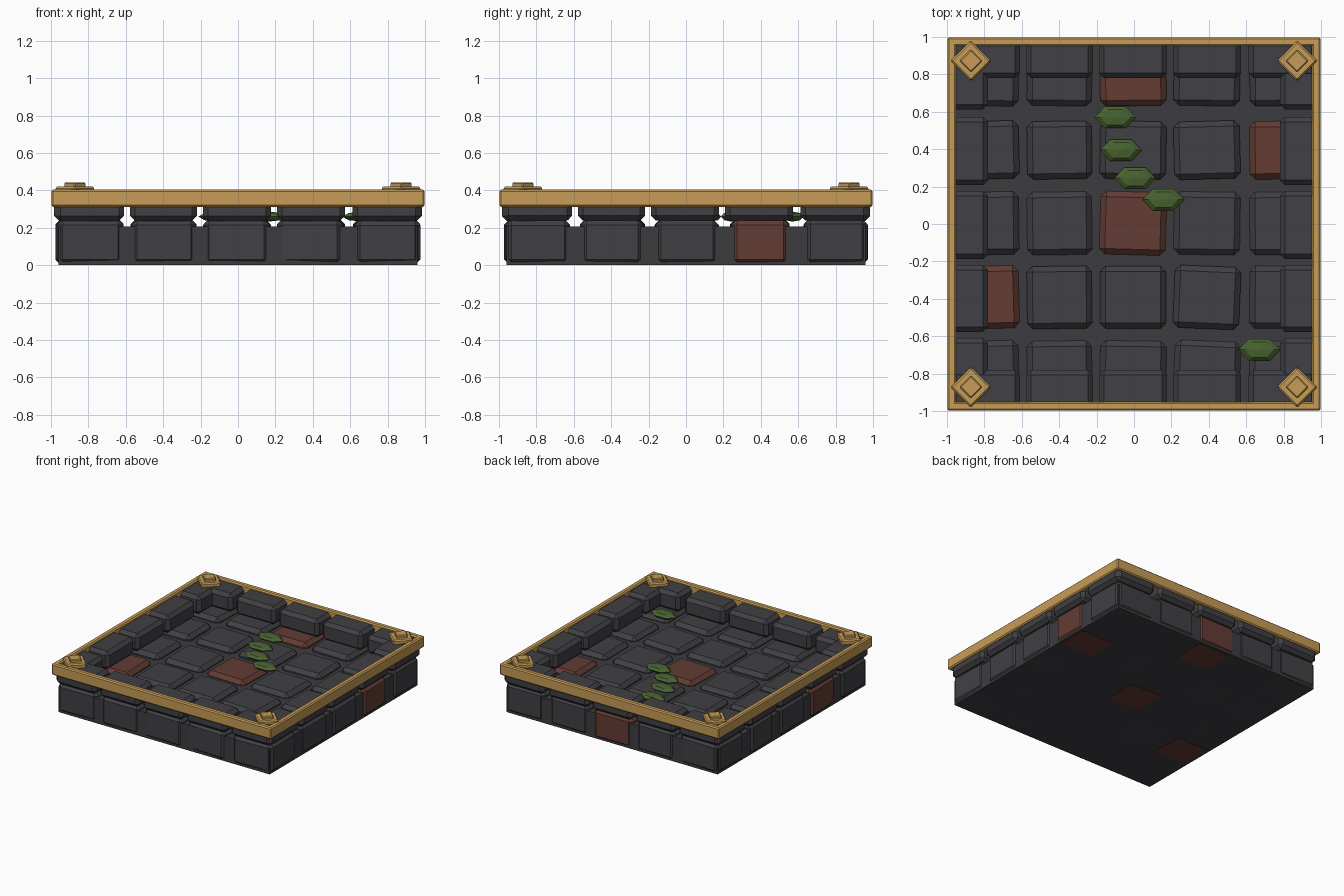
import bpy, bmesh, math, random
from mathutils import Matrix

if "Cube" in bpy.data.objects:
    bpy.data.objects.remove(bpy.data.objects["Cube"])

random.seed(4)


def material(name, rgb):
    m = bpy.data.materials.new(name)
    m.diffuse_color = (*rgb, 1)
    m.use_nodes = True
    m.node_tree.nodes["Principled BSDF"].inputs["Base Color"].default_value = m.diffuse_color
    return m


STONE = material("dark stone", (0.052, 0.051, 0.058))
MORTAR = material("mortar", (0.046, 0.045, 0.051))
BRICK = material("red brick", (0.125, 0.045, 0.034))
GOLD = material("gold trim", (0.57, 0.335, 0.095))
MOSS = material("moss", (0.065, 0.125, 0.03))


def finish(bm, name, mat):
    mesh = bpy.data.meshes.new(name)
    bm.to_mesh(mesh)
    bm.free()
    mesh.materials.append(mat)
    ob = bpy.data.objects.new(name, mesh)
    bpy.context.collection.objects.link(ob)
    return ob


def block(name, lo, hi, mat, bevel=0.0, turn=0.0):
    """Chamfered box between two corners, turned about its own vertical axis."""
    mid = [(a + b) / 2 for a, b in zip(lo, hi)]
    size = [b - a for a, b in zip(lo, hi)]
    bm = bmesh.new()
    bmesh.ops.create_cube(bm, size=1, matrix=Matrix.Diagonal((*size, 1)))
    if bevel:
        bmesh.ops.bevel(bm, geom=bm.edges[:], offset=bevel, segments=1,
                        affect='EDGES', profile=0.5)
    bm.transform(Matrix.Translation(mid) @ Matrix.Rotation(math.radians(turn), 4, 'Z'))
    return finish(bm, name, mat)


# Solid slab under the floor
block("base_slab", (-0.96, -0.96, 0.002), (0.96, 0.96, 0.208), MORTAR)

# Paving stones: five by five, slightly uneven
columns = [(-0.972, -0.615), (-0.572, -0.225), (-0.182, 0.172), (0.213, 0.567), (0.618, 0.972)]
rows = [(-0.968, -0.625), (-0.56, -0.225), (-0.165, 0.172), (0.24, 0.55), (0.632, 0.968)]
turns = [[2, 1, -1, -3, 2], [2, 1, 0, -3, -1], [1, 1, -2, -1, 1],
         [2, 1, -1, 2, 1], [-2, -1, 1, -1, 1]]
red = {(2, 4), (4, 3), (2, 2), (0, 1)}
for j, (y0, y1) in enumerate(rows):
    for i, (x0, x1) in enumerate(columns):
        is_red = (i, j) in red
        block(f"paving_stone_{i}_{j}", (x0, y0, 0.0 if is_red else 0.002),
              (x1, y1, 0.247 + random.uniform(-0.004, 0.004)),
              BRICK if is_red else STONE, 0.03, turns[j][i] * 0.8)

# Raised rim stones along the four sides
for k, (a, b) in enumerate(columns):
    a, b = max(a - 0.005, -0.985), min(b + 0.005, 0.985)
    for s, side in ((-1, "low"), (1, "high")):
        near, far = sorted((s * 0.78, s * 0.985))
        top = 0.388 + random.uniform(-0.004, 0.004)
        block(f"rim_stone_x_{side}_{k}", (a, near, 0.237), (b, far, top), STONE, 0.027)
        block(f"rim_stone_y_{side}_{k}", (near, a, 0.238), (far, b, top - 0.002), STONE, 0.027)

# Gold frame: four bars around the top
for s, side in ((-1, "low"), (1, "high")):
    near, far = sorted((s * 0.952, s * 0.998))
    block(f"frame_bar_x_{side}", (-0.998, near, 0.312), (0.998, far, 0.404), GOLD, 0.009)
    block(f"frame_bar_y_{side}", (near, -0.998, 0.312), (far, 0.998, 0.404), GOLD, 0.009)

# Stepped diamond studs on the corners
for sx in (-1, 1):
    for sy in (-1, 1):
        x, y = sx * 0.872, sy * 0.872
        for part, r, z0, z1, bev in (("plate", 0.077, 0.375, 0.42, 0.009),
                                     ("cap", 0.043, 0.41, 0.442, 0.006)):
            block(f"corner_{part}_{sx}_{sy}", (x - r, y - r, z0), (x + r, y + r, z1),
                  GOLD, bev, 45)

# Moss tufts: flattened six-sided blobs
for k, (x, y) in enumerate([(-0.1, 0.57), (-0.07, 0.395), (0.005, 0.245),
                            (0.157, 0.13), (0.67, -0.672)]):
    bm = bmesh.new()
    bmesh.ops.create_uvsphere(bm, u_segments=6, v_segments=4, radius=1)
    bm.transform(Matrix.Translation((x, y, 0.26)) @ Matrix.Diagonal((0.112, 0.067, 0.027, 1))
                 @ Matrix.Rotation(math.radians(30), 4, 'Z'))
    finish(bm, f"moss_tuft_{k}", MOSS)
